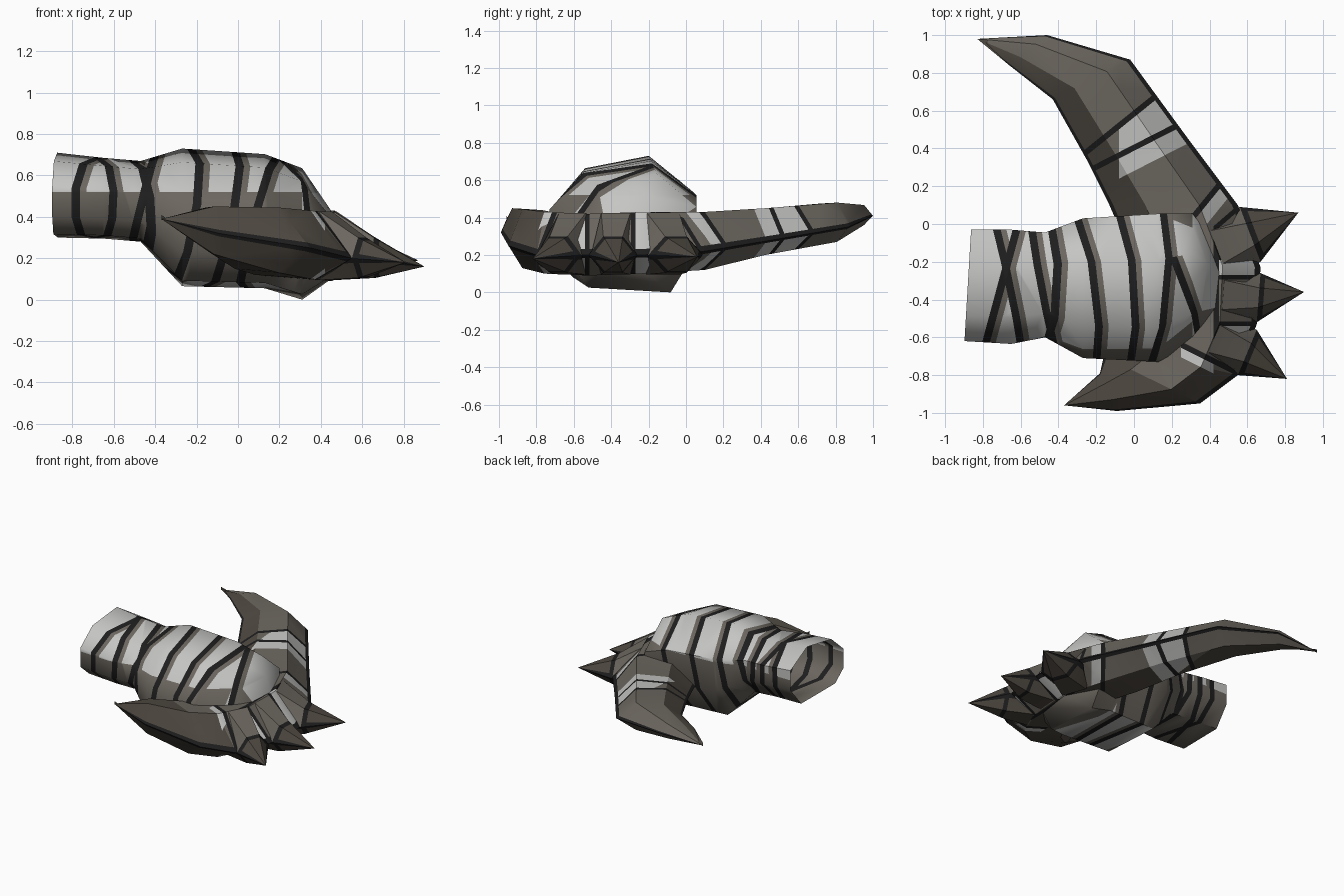
import bpy, bmesh
from mathutils import Vector as V

if "Cube" in bpy.data.objects:
    bpy.data.objects.remove(bpy.data.objects["Cube"])

def mat(name, c):
    m = bpy.data.materials.new(name)
    m.diffuse_color = (*c, 1)
    m.use_nodes = True
    m.node_tree.nodes["Principled BSDF"].inputs["Base Color"].default_value = m.diffuse_color
    return m

MATS = [mat("brown", (.15, .135, .115)), mat("light grey", (.56, .56, .55)),
        mat("black", (.013, .013, .013)), mat("dark brown", (.075, .064, .051))]
BROWN, LIGHT, BLACK, DARK = range(4)

def finish(bm, name, angle):
    bmesh.ops.recalc_face_normals(bm, faces=bm.faces)
    me = bpy.data.meshes.new(name)
    bm.to_mesh(me)
    bm.free()
    for m in MATS:
        me.materials.append(m)
    ob = bpy.data.objects.new(name, me)
    bpy.context.collection.objects.link(ob)
    bpy.ops.object.select_all(action='DESELECT')
    ob.select_set(True)
    bpy.context.view_layer.objects.active = ob
    bpy.ops.object.shade_smooth_by_angle(angle=angle)

def loft(bm, rings, mats):
    vs = [[bm.verts.new(p) for p in r] for r in rings]
    n = len(mats)
    for a, b in zip(vs, vs[1:]):
        for i in range(n):
            f = bm.faces.new((a[i], a[(i+1) % n], b[(i+1) % n], b[i]))
            f.material_index = mats[i]
    return vs

def cut(bm, co, no):
    bmesh.ops.bisect_plane(bm, geom=bm.verts[:] + bm.edges[:] + bm.faces[:],
                           dist=1e-5, plane_co=co, plane_no=no)

# forearm and fist: lofted octagon, open at the arm end
SECTION = [(0, .25), (0, .6), (.23, .9), (.69, 1), (1, .72), (1, .35), (.8, 0), (.16, .04)]
STATIONS = [  # x, y min, y max, z min, z max
    (-.88, -.62, -.03, .30, .71), (-.65, -.635, -.03, .295, .685),
    (-.47, -.60, -.045, .28, .67), (-.27, -.71, .03, .065, .73),
    (.13, -.73, .055, .055, .703), (.31, -.63, .055, 0, .635), (.45, -.53, -.13, .1, .43)]
bm = bmesh.new()
rings = []
for i, (x, y0, y1, z0, z1) in enumerate(STATIONS):
    lean = .035 if i == 0 else 0
    rings.append([(x + lean*(u - .5), y0 + u*(y1-y0), z0 + v*(z1-z0)) for u, v in SECTION])
vs = loft(bm, rings, [BROWN]*8)
bm.faces.new(vs[-1])

# stripes cut by tilted planes: x at y=-0.65, x at y=0.05, slope with height
STRIPES = [(-.79, -.60, 0), (-.59, -.74, .05), (-.43, -.56, -.05), (-.42, -.41, .25),
           (-.17, -.28, .2), (.02, -.05, .22), (.15, .19, .25), (.42, .10, .2)]
HW, MARGIN = .02, .05
planes = []
for xa, xb, s in STRIPES:
    n = V((1, -(xb - xa)/.7, -s))
    L = n.length
    planes.append((V((xa, -.65, .65)), n/L))
for co, n in planes:
    for d in (-HW, HW, MARGIN):
        cut(bm, co + n*d, n)
cut(bm, (0, 0, .52), (0, 0, 1))
for f in bm.faces:
    c = f.calc_center_median()
    ds = [(c - co).dot(n) for co, n in planes]
    last = ds.pop()                      # short knuckle stripe only on the near side
    if c.y < -.2 and c.z > .3:
        ds.append(last)
    if any(abs(d) < HW for d in ds):
        f.material_index = BLACK
    elif any(HW < d < MARGIN for d in ds):
        f.material_index = BROWN
    elif c.z > .52 or (c.x > .3 and c.z > .42) or (c.z < .085 and c.x < .2):
        f.material_index = LIGHT
finish(bm, "forearm_and_fist", .9)

# crescent guard: sections swept from one horn tip round the knuckles to the other
GUARD = [  # outer x, y, inner x, y, top z, edge z, bottom z
    (-.83, .98, -.83, .98, .40, .40, .40), (-.46, 1.0, -.66, .84, .467, .41, .36),
    (-.02, .87, -.43, .66, .48, .35, .27), (.28, .46, -.25, .34, .45, .28, .20),
    (.55, .10, -.13, .10, .43, .22, .12), (.67, -.23, 0, -.2, .43, .20, .10),
    (.65, -.53, 0, -.5, .42, .20, .09), (.55, -.80, -.1, -.65, .43, .20, .10),
    (.35, -.95, -.16, -.70, .445, .25, .13), (-.09, -.99, -.18, -.79, .45, .32, .22),
    (-.37, -.96, -.37, -.96, .39, .39, .39)]
bm = bmesh.new()
rings = []
for ox, oy, ix, iy, zt, zm, zb in GUARD:
    def pt(t, z):
        return (ox + t*(ix-ox), oy + t*(iy-oy), z)
    e = .14
    zi = zm*.6 + zt*.4
    rings.append([pt(0, zm), pt(.045, zm + e*(zt-zm)), pt(.3, zt), pt(.72, zt-.005),
                  pt(.97, zi + .1*(zt-zi)), pt(1, zi), pt(.72, zb + .02), pt(.3, zb),
                  pt(.045, zm + e*(zb-zm))])
loft(bm, rings, [BLACK, BROWN, BROWN, DARK, BLACK, DARK, DARK, BROWN, BLACK])
bmesh.ops.remove_doubles(bm, verts=bm.verts, dist=1e-4)

# the near horn is darker on its outer slope
for f in bm.faces:
    c = f.calc_center_median()
    if f.material_index == BROWN and c.y < -.7 and (f.normal.z < .95 or c.y < -.85):
        f.material_index = DARK

# bands: direction, from, to, colour, and where they apply (later ones win)
H1, H2 = V((-.627, .779, 0)), V((-.455, .89, 0))
K1, K2 = V((.776, -.63, 0)), V((.655, -.755, 0))
SIDE, NEAR = V((0, 1, 0)), V((.447, .894, 0))
far = lambda c: c.y > .12
far_light = lambda c: c.y > .12 and c.x > -.08
root = lambda c: 0 < c.y < .27 and c.x > .3
front = lambda c: c.x > .42
near = lambda c: c.y < -.6 and c.x > .25
BANDS = [(H2, .375, .60, LIGHT, far_light), (H1, .47, 2, BROWN, far_light),
         (H1, .44, .47, BLACK, far), (H2, .345, .375, BLACK, far),
         (H2, .25, .345, LIGHT, far_light),
         (K1, .235, .30, LIGHT, root), (K1, .205, .235, BLACK, root),
         (K2, .285, .31, BLACK, root),
         (SIDE, -.19, -.165, BLACK, front), (SIDE, -.27, -.19, LIGHT, front),
         (SIDE, -.295, -.27, BLACK, front), (SIDE, -.54, -.515, BLACK, front),
         (SIDE, -.61, -.54, LIGHT, front), (SIDE, -.635, -.61, BLACK, front),
         (NEAR, -.52, -.475, LIGHT, lambda c: near(c) and c.x < .42),
         (NEAR, -.475, -.445, BLACK, near)]
for n, a, b, m, where in BANDS:
    for d in (a, b):
        cut(bm, n*d, n)
for x in (-.08, .25, .42, .45):
    cut(bm, (x, 0, 0), (1, 0, 0))
edge = {f for f in bm.faces if f.material_index == BLACK}
for f in bm.faces:
    if f in edge:
        continue
    c = f.calc_center_median()
    for n, a, b, m, where in BANDS:
        if a < c.dot(n) < b and where(c):
            f.material_index = m
    if .42 < c.x < .45 and -.6 < c.y < 0:
        f.material_index = BLACK
finish(bm, "crescent_guard", .5)

# knuckles, each ending in a spike with black edges
SPIKES = [((.56, .09, .22), (.67, -.20, .20), (.87, .06, .19)),
          ((.67, -.26, .20), (.65, -.52, .20), (.90, -.36, .16)),
          ((.65, -.56, .20), (.55, -.80, .20), (.81, -.82, .18))]
for k, (l, r, tip) in enumerate(SPIKES):
    l, r, tip = V(l), V(r), V(tip)
    back = V((l.y - r.y, r.x - l.x, 0)).normalized()

    def ring(zt, zb, off, spread):
        def at(t, z):
            p = l.lerp(r, t) - back*off
            p.z = z
            return p
        zm = .2
        a, b = zm + .25*(zt-zm), zm + .25*(zb-zm)
        return [at(0, zm), at(.07, a), at(.5-spread, zt), at(.5+spread, zt), at(.93, a),
                at(1, zm), at(.93, b), at(.5+spread, zb), at(.5-spread, zb), at(.07, b)]

    bm = bmesh.new()
    base = ring(.30, .105, 0, .2)
    collar = [p.lerp(tip, .11) for p in base]
    cols = [BLACK, DARK, DARK, DARK, BLACK]*2
    root_cols = [BROWN, BROWN, BROWN, BROWN, BROWN, BLACK, DARK, DARK, DARK, BLACK]
    loft(bm, [ring(.425, .095, .19, .3), base], root_cols)
    # dark line where the spike leaves the knuckle
    loft(bm, [base, collar], [BLACK]*10)
    vs = loft(bm, [collar], cols)
    t = bm.verts.new(tip)
    for i in range(10):
        f = bm.faces.new((vs[0][i], vs[0][(i+1) % 10], t))
        f.material_index = cols[i]
    bmesh.ops.remove_doubles(bm, verts=bm.verts, dist=1e-4)
    finish(bm, "knuckle_spike_%d" % (k + 1), .4)
